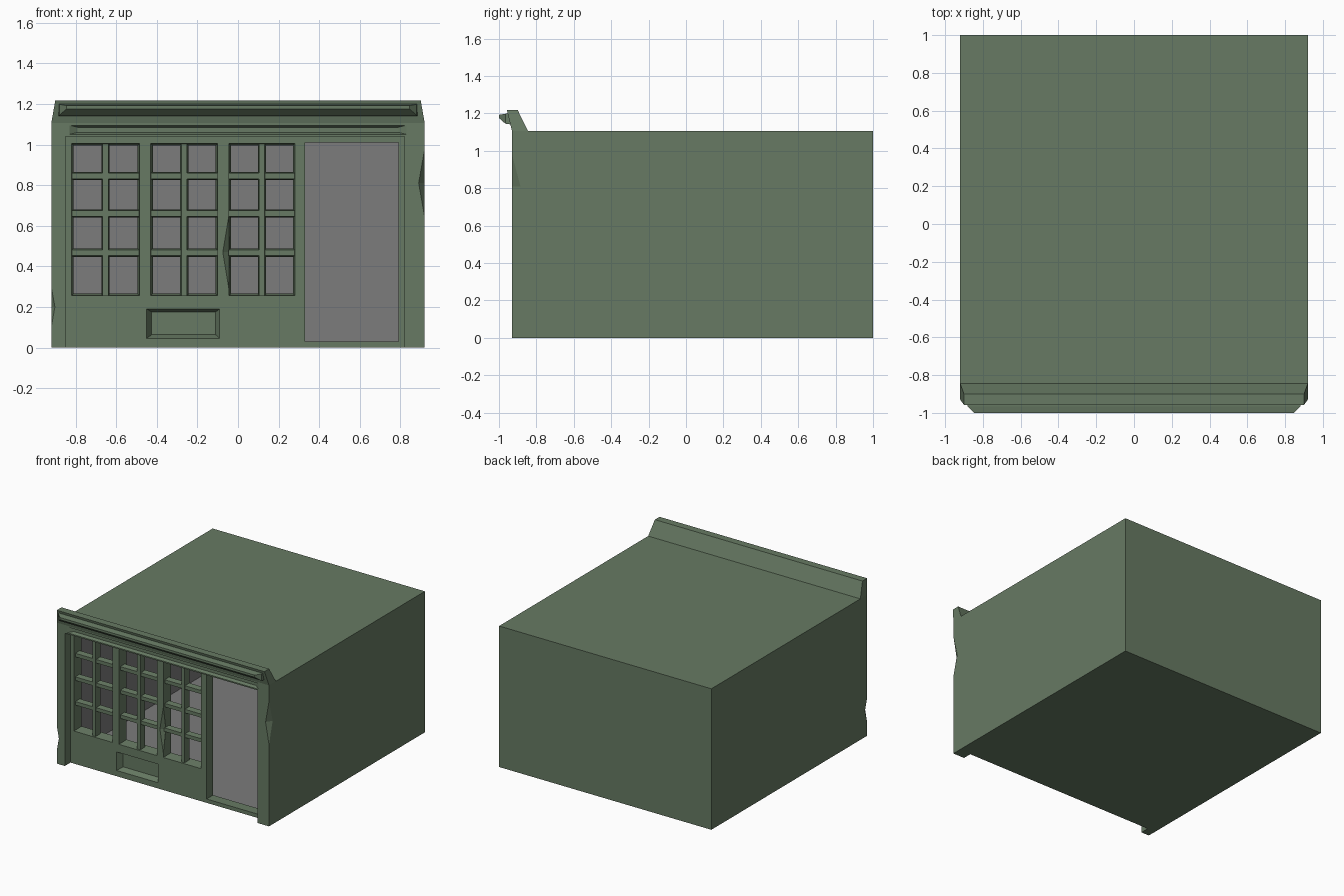
import bpy, bmesh

if "Cube" in bpy.data.objects:
    bpy.data.objects.remove(bpy.data.objects["Cube"])


def mat(name, rgb):
    m = bpy.data.materials.new(name)
    m.diffuse_color = (*rgb, 1)
    m.use_nodes = True
    m.node_tree.nodes["Principled BSDF"].inputs["Base Color"].default_value = m.diffuse_color
    return m


GREEN = mat("painted_green", (0.135, 0.195, 0.125))
GREY = mat("interior_grey", (0.2, 0.2, 0.2))


def ry(y, x0, x1, z0, z1):
    return [(x0, y, z0), (x1, y, z0), (x1, y, z1), (x0, y, z1)]


def rz(z, x0, x1, y0, y1):
    return [(x0, y0, z), (x1, y0, z), (x1, y1, z), (x0, y1, z)]


def finish(bm, name, m):
    me = bpy.data.meshes.new(name)
    bm.to_mesh(me)
    bm.free()
    me.materials.append(m)
    ob = bpy.data.objects.new(name, me)
    bpy.context.collection.objects.link(ob)
    return ob


def loft(name, rings, m=GREEN, open_start=False, inward=False):
    """Skin a row of four-cornered rings into a solid."""
    bm = bmesh.new()
    rows = [[bm.verts.new(p) for p in r] for r in rings]
    for a, b in zip(rows, rows[1:]):
        for i in range(4):
            j = (i + 1) % 4
            bm.faces.new((a[i], a[j], b[j], b[i]))
    start = bm.faces.new(rows[0][::-1])
    bm.faces.new(rows[-1])
    bmesh.ops.recalc_face_normals(bm, faces=bm.faces[:])
    if open_start:
        bmesh.ops.delete(bm, geom=[start], context='FACES_ONLY')
    if inward:
        bmesh.ops.reverse_faces(bm, faces=bm.faces[:])
    return finish(bm, name, m)


def box(name, x0, x1, y0, y1, z0, z1, m=GREEN, **kw):
    return loft(name, [ry(y0, x0, x1, z0, z1), ry(y1, x0, x1, z0, z1)], m, **kw)


def chip(c, r):
    """Stretched octahedron used to knock a nick out of an edge."""
    bm = bmesh.new()
    v = []
    for ax in range(3):
        for s in (-1, 1):
            p = list(c)
            p[ax] += s * r[ax]
            v.append(bm.verts.new(p))
    for a in (0, 1):
        for b in (2, 3):
            for d in (4, 5):
                bm.faces.new((v[a], v[b], v[d]))
    bmesh.ops.recalc_face_normals(bm, faces=bm.faces[:])
    return finish(bm, "chip_cutter", GREEN)


WALL, BACK = -0.86, -0.78

# Hollow building block and its grey interior
box("building_shell", -0.92, 0.92, BACK, 1.0, 0, 1.105, open_start=True)
box("room_interior", -0.915, 0.915, BACK, 0.995, 0.005, 1.1, GREY,
    open_start=True, inward=True)

# Shop front slab and everything cut out of it
front = box("shop_front", -0.92, 0.92, -0.93, BACK, 0, 1.105)
WINDOWS = [(-0.82, -0.485), (-0.43, -0.10), (-0.045, 0.28)]
cutters = [box("recess_cutter", -0.85, 0.82, -1.1, WALL, -0.1, 1.04)]
for a, b in WINDOWS:
    # slightly splayed window opening
    cutters.append(loft("window_cutter", [
        ry(-0.9, a, b, 0.255, 1.005), ry(WALL, a, b, 0.255, 1.005),
        ry(-0.7, a + 0.02, b - 0.02, 0.275, 0.985)]))
cutters.append(box("door_cutter", 0.33, 0.79, -1.1, -0.6, 0.03, 1.01))
cutters.append(loft("panel_cutter", [
    ry(-0.9, -0.45, -0.09, 0.045, 0.19), ry(WALL, -0.45, -0.09, 0.045, 0.19),
    ry(-0.815, -0.425, -0.11, 0.063, 0.175)]))
cutters.append(loft("groove_cutter", [
    ry(-1.0, -0.83, 0.83, 1.05, 1.095), ry(-0.93, -0.83, 0.83, 1.05, 1.095),
    ry(-0.905, -0.79, 0.79, 1.06, 1.085)]))
for c, r in [((0.92, -0.93, 0.81), (0.03, 0.045, 0.17)),
             ((-0.92, -0.93, 0.2), (0.018, 0.03, 0.1)),
             ((-0.045, WALL, 0.47), (0.03, 0.03, 0.18))]:
    cutters.append(chip(c, r))
for c in cutters:
    c.hide_render = True
    md = front.modifiers.new("cut", 'BOOLEAN')
    md.operation, md.solver, md.object = 'DIFFERENCE', 'EXACT', c
dg = bpy.context.evaluated_depsgraph_get()
dg.update()
cut_mesh = bpy.data.meshes.new_from_object(front.evaluated_get(dg))
front.modifiers.clear()
front.data = cut_mesh
front.data.materials.clear()
front.data.materials.append(GREEN)
for p in front.data.polygons:
    p.material_index = 0
for c in cutters:
    bpy.data.objects.remove(c)

# Glazing bars: one upright and three rails per window
for n, (a, b) in enumerate(WINDOWS):
    mid = (a + b) / 2
    loft(f"window_upright_{n}", [
        ry(-0.85, mid - 0.014, mid + 0.014, 0.25, 1.01),
        ry(-0.80, mid - 0.02, mid + 0.02, 0.25, 1.01)])
    for k, z in enumerate((0.467, 0.66, 0.845)):
        loft(f"window_rail_{n}_{k}", [
            ry(-0.845, a - 0.003, b + 0.003, z - 0.014, z + 0.014),
            ry(-0.80, a - 0.003, b + 0.003, z - 0.02, z + 0.02)])

# Leaning parapet along the front of the roof
loft("parapet", [rz(1.105, -0.92, 0.92, -0.93, -0.845),
                 rz(1.218, -0.9, 0.9, -0.958, -0.9)])

# Cornice moulding that juts out with mitred ends
loft("cornice", [ry(-0.93, -0.885, 0.885, 1.14, 1.2),
                 ry(-0.966, -0.88, 0.88, 1.145, 1.198),
                 ry(-1.0, -0.845, 0.845, 1.175, 1.192)])
